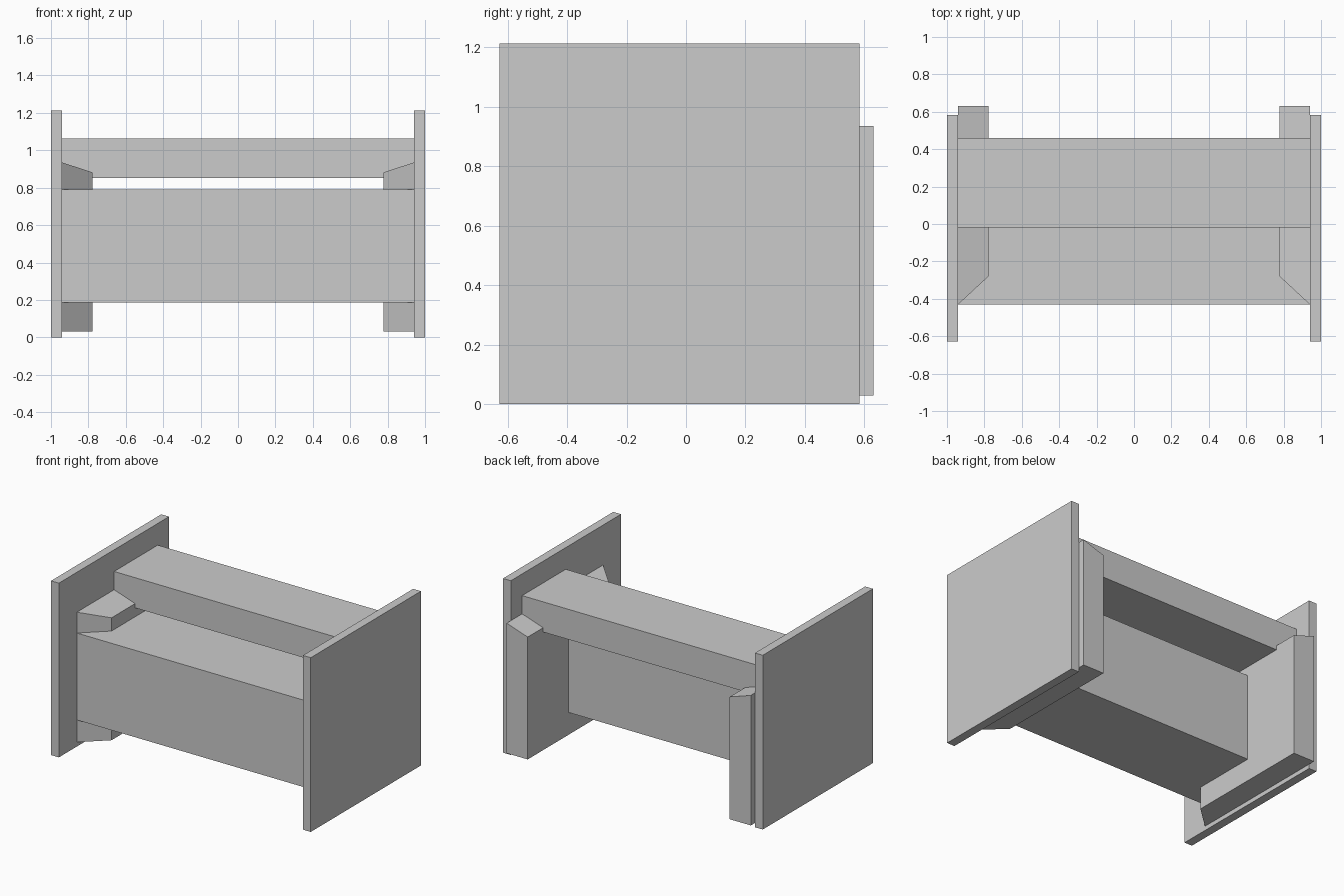
import bpy, bmesh

if "Cube" in bpy.data.objects:
    bpy.data.objects.remove(bpy.data.objects["Cube"])


def new_object(name, bm):
    bmesh.ops.recalc_face_normals(bm, faces=bm.faces)
    mesh = bpy.data.meshes.new(name)
    bm.to_mesh(mesh)
    bm.free()
    obj = bpy.data.objects.new(name, mesh)
    bpy.context.collection.objects.link(obj)
    return obj


def box(name, x, y, z):
    bm = bmesh.new()
    bmesh.ops.create_cube(bm, size=1)
    for v in bm.verts:
        v.co = [lo + (c + 0.5) * (hi - lo) for c, (lo, hi) in zip(v.co, (x, y, z))]
    return new_object(name, bm)


def bracket(name, side):
    # Plan outline with a chamfered front, extruded up to a top that slopes inward
    outer, inner = 0.94, 0.778
    plan = [(outer, -0.43), (inner, -0.28), (inner, 0.63), (outer, 0.63)]
    bm = bmesh.new()
    base = bm.faces.new([bm.verts.new((side * x, y, 0.03)) for x, y in plan])
    top = bmesh.ops.extrude_face_region(bm, geom=[base], use_keep_orig=True)
    for v in top["geom"]:
        if isinstance(v, bmesh.types.BMVert):
            v.co.z = 0.935 if abs(v.co.x) > 0.9 else 0.882
    return new_object(name, bm)


# Side panels and the brackets on their inner faces
for side, label in ((-1, "left"), (1, "right")):
    box(label + "_side_panel", sorted((side * 0.94, side)), (-0.628, 0.584), (0, 1.213))
    bracket(label + "_bracket", side)

# Large lower box and upper rear beam spanning between the panels
box("lower_box", (-0.94, 0.94), (-0.43, 0.18), (0.185, 0.79))
box("upper_beam", (-0.94, 0.94), (-0.02, 0.46), (0.852, 1.062))
